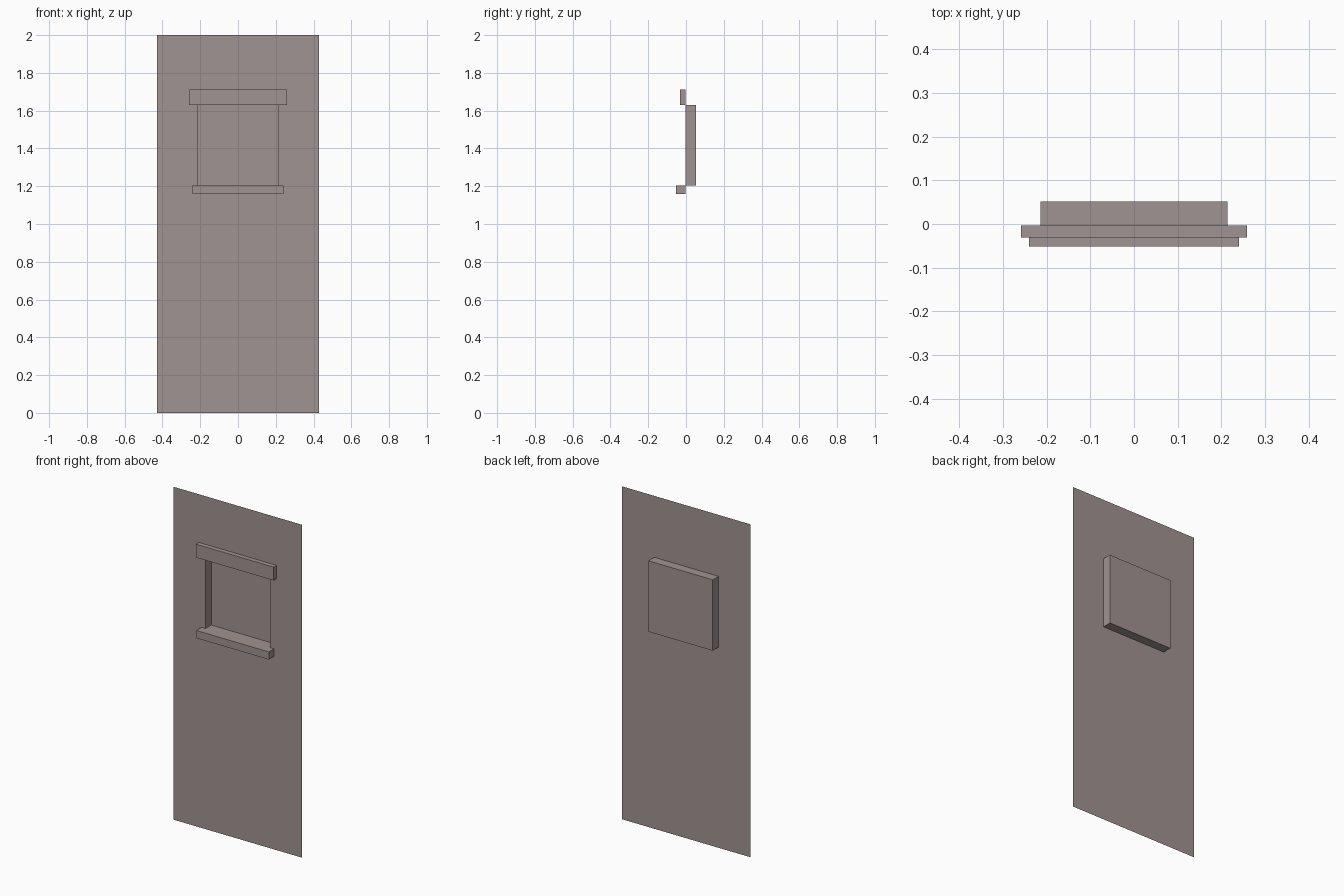
import bpy
import bmesh
from mathutils import Vector

default_cube = bpy.data.objects.get("Cube")
if default_cube:
    bpy.data.objects.remove(default_cube, do_unlink=True)

# Shared dimensions
WALL_Y, BACK_Y = -0.003, 0.052
HALF_WIDTH, HEIGHT = 0.428, 2.0
OPEN_HALF, OPEN_LOW, OPEN_HIGH = 0.214, 1.205, 1.631

plaster = bpy.data.materials.new("warm_grey_plaster")
plaster.use_nodes = True
colour = (0.35, 0.295, 0.287, 1)
plaster.diffuse_color = colour
plaster.node_tree.nodes["Principled BSDF"].inputs["Base Color"].default_value = colour


def add_object(name, bm):
    mesh = bpy.data.meshes.new(name)
    bm.to_mesh(mesh)
    bm.free()
    mesh.materials.append(plaster)
    obj = bpy.data.objects.new(name, mesh)
    bpy.context.collection.objects.link(obj)
    return obj


def add_box(name, half_width, front_y, low, high):
    bm = bmesh.new()
    bmesh.ops.create_cube(bm, size=1)
    bmesh.ops.scale(bm, vec=(2 * half_width, WALL_Y - front_y, high - low), verts=bm.verts)
    centre = Vector((0, (WALL_Y + front_y) / 2, (low + high) / 2))
    bmesh.ops.translate(bm, vec=centre, verts=bm.verts)
    return add_object(name, bm)


# Thin wall sheet divided around the window opening
bm = bmesh.new()
xs = (-HALF_WIDTH, -OPEN_HALF, OPEN_HALF, HALF_WIDTH)
zs = (0, OPEN_LOW, OPEN_HIGH, HEIGHT)
rows = [[bm.verts.new((x, WALL_Y, z)) for x in xs] for z in zs]
panels = [[bm.faces.new((low[i], low[i + 1], high[i + 1], high[i])) for i in range(3)]
          for low, high in zip(rows, rows[1:])]

# Push the middle panel back to form the blind window recess
opening = panels[1][1]
pushed = bmesh.ops.extrude_face_region(bm, geom=[opening])["geom"]
moved = [v for v in pushed if isinstance(v, bmesh.types.BMVert)]
bmesh.ops.translate(bm, vec=(0, BACK_Y - WALL_Y, 0), verts=moved)
if opening.is_valid:
    bmesh.ops.delete(bm, geom=[opening], context='FACES_ONLY')
bmesh.ops.recalc_face_normals(bm, faces=bm.faces)
corner = min(bm.faces, key=lambda f: f.calc_center_median().z)
if corner.normal.y > 0:
    bmesh.ops.reverse_faces(bm, faces=bm.faces)
add_object("wall_with_window_recess", bm)

# Lintel above and sill below the opening
add_box("lintel", 0.259, -0.031, OPEN_HIGH, 1.711)
add_box("sill", 0.241, -0.052, 1.159, OPEN_LOW)
